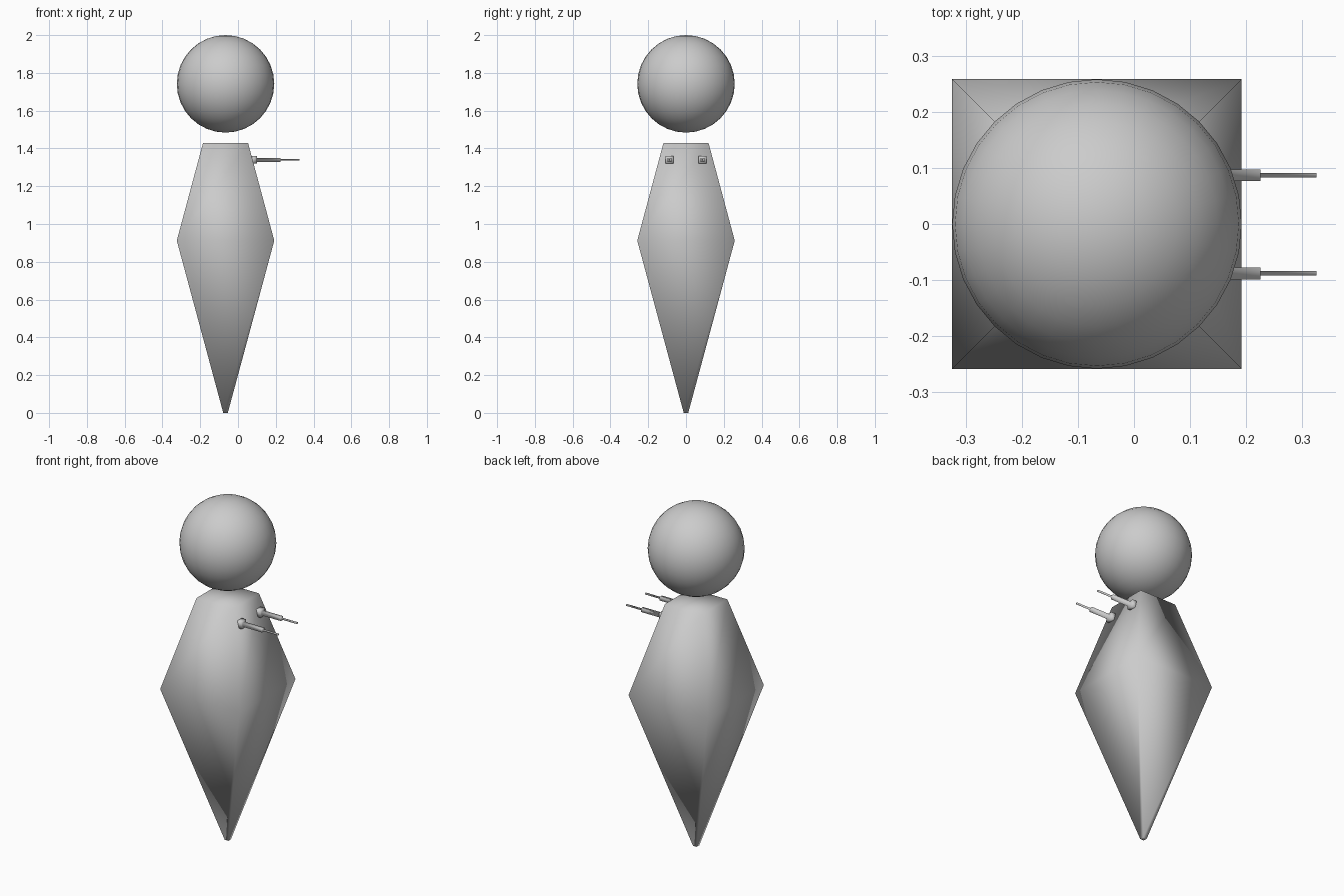
import bpy
import bmesh
from mathutils import Vector

if "Cube" in bpy.data.objects:
    bpy.data.objects.remove(bpy.data.objects["Cube"])

CX = -0.066  # centre of head and body


def square_loft(name, sections, axis, origin):
    """Loft square sections (distance, half width) along 'X' or 'Z'."""
    bm = bmesh.new()
    rings = []
    for d, h in sections:
        ring = []
        for a, b in ((-h, -h), (h, -h), (h, h), (-h, h)):
            p = Vector((a, b, d)) if axis == 'Z' else Vector((d, a, b))
            ring.append(bm.verts.new(p + Vector(origin)))
        rings.append(ring)
    for lo, hi in zip(rings, rings[1:]):
        for i in range(4):
            j = (i + 1) % 4
            bm.faces.new((lo[i], lo[j], hi[j], hi[i]))
    bm.faces.new(rings[0][::-1])
    bm.faces.new(rings[-1])
    bmesh.ops.recalc_face_normals(bm, faces=bm.faces)
    for f in bm.faces:
        f.smooth = True
    me = bpy.data.meshes.new(name)
    bm.to_mesh(me)
    bm.free()
    ob = bpy.data.objects.new(name, me)
    bpy.context.collection.objects.link(ob)
    return ob


# Floating head
bpy.ops.mesh.primitive_uv_sphere_add(segments=32, ring_count=16, radius=0.258,
                                     location=(CX, 0, 1.742))
head = bpy.context.object
head.name = "head"
bpy.ops.object.shade_smooth()

# Tapered square body
square_loft("body", [(0, 0.012), (0.912, 0.258), (1.43, 0.119)], 'Z', (CX, 0, 0))

# Pair of stepped arms: collar, thick barrel, thin rod
arm = [(0.06, 0.021), (0.1, 0.021), (0.1, 0.0105), (0.225, 0.0105),
       (0.225, 0.004), (0.325, 0.004)]
for side, y in (("left", 0.087), ("right", -0.088)):
    square_loft("arm_" + side, arm, 'X', (0, y, 1.34))
